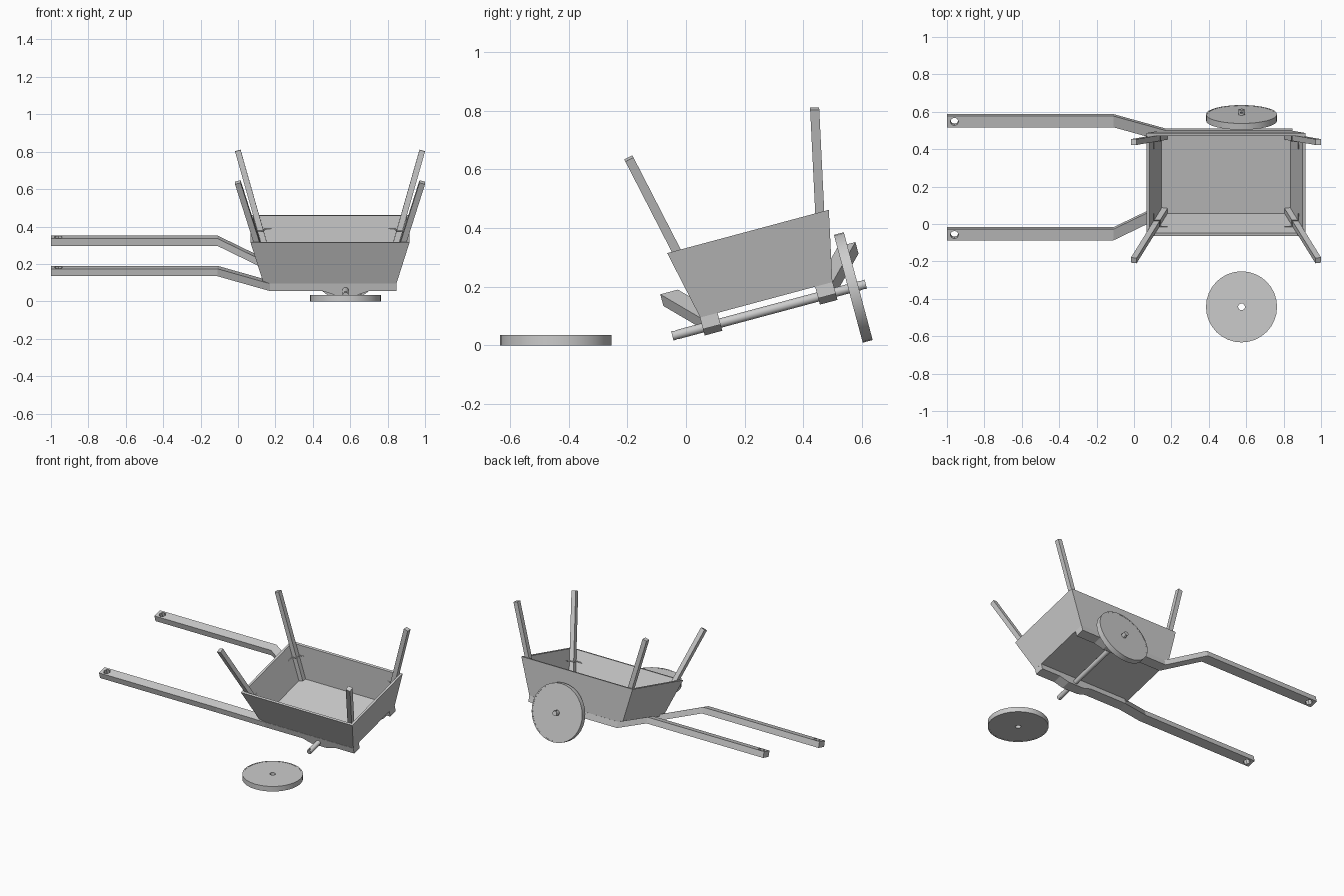
import bpy, bmesh, math
from mathutils import Matrix, Vector

if "Cube" in bpy.data.objects:
    bpy.data.objects.remove(bpy.data.objects["Cube"], do_unlink=True)

# The cart leans sideways, so its parts share one tilted frame
CART = Matrix.Translation((0.492, 0.294, 0.079)) @ Matrix.Rotation(math.radians(15), 4, 'X')


def finish(name, bm, matrix, smooth=False):
    bmesh.ops.recalc_face_normals(bm, faces=bm.faces)
    mesh = bpy.data.meshes.new(name)
    bm.to_mesh(mesh)
    bm.free()
    ob = bpy.data.objects.new(name, mesh)
    bpy.context.collection.objects.link(ob)
    ob.matrix_world = matrix
    if smooth:
        bpy.ops.object.select_all(action='DESELECT')
        ob.select_set(True)
        bpy.context.view_layer.objects.active = ob
        bpy.ops.object.shade_smooth_by_angle(angle=math.radians(35))
    return ob


def loft(name, sections, matrix=CART, smooth=False, closed=False):
    """Skin a run of equal-sized rings; cap the ends or close the loop."""
    bm = bmesh.new()
    rings = [[bm.verts.new(p) for p in s] for s in sections]
    pairs = list(zip(rings, rings[1:]))
    if closed:
        pairs.append((rings[-1], rings[0]))
    else:
        bm.faces.new(rings[0])
        bm.faces.new(rings[-1])
    n = len(rings[0])
    for a, b in pairs:
        for i in range(n):
            j = (i + 1) % n
            bm.faces.new((a[i], a[j], b[j], b[i]))
    return finish(name, bm, matrix, smooth)


def circle(r, z, n=32):
    return [(r * math.cos(2 * math.pi * i / n), r * math.sin(2 * math.pi * i / n), z)
            for i in range(n)]


def rod(name, r, half, matrix, n=16, smooth=True):
    return loft(name, [circle(r, -half, n), circle(r, half, n)], matrix, smooth)


def rect(hx, hy, z):
    return [(-hx, -hy, z), (hx, -hy, z), (hx, hy, z), (-hx, hy, z)]


def drill(ob, cutter):
    mod = ob.modifiers.new("hole", 'BOOLEAN')
    mod.operation, mod.solver, mod.object = 'DIFFERENCE', 'EXACT', cutter
    bpy.context.view_layer.update()
    deps = bpy.context.evaluated_depsgraph_get()
    mesh = bpy.data.meshes.new_from_object(ob.evaluated_get(deps))
    ob.modifiers.clear()
    ob.data = mesh
    bpy.data.objects.remove(cutter, do_unlink=True)


# Flared open body with thin walls and a floor
BOTTOM, TOP, WALL = 0.079, 0.32, 0.016


def body_half(z):
    """Outer half length and half width of the body at height z."""
    return 0.425 + 0.29 * (z - TOP), 0.285 + 0.216 * (z - TOP)


def body_ring(z, inset):
    hx, hy = body_half(z)
    return rect(hx - inset, hy - inset, z)


loft("cart_body", [body_ring(BOTTOM, 0), body_ring(TOP, 0),
                   body_ring(TOP, WALL), body_ring(BOTTOM + WALL, WALL)])

# Shafts: straight under the body, then rising and spreading into handles
for side, label in ((-1, "front"), (1, "back")):
    path = [(-1.492, 0.313, 0.17), (-0.602, 0.313, 0.17),
            (-0.322, 0.203, 0.0585), (0.355, 0.203, 0.0585)]
    rings = []
    for x, y, z in path:
        rings.append([(x, side * y + dy, z + dz) for dy, dz in
                      ((-0.031, -0.0205), (0.031, -0.0205), (0.031, 0.0205), (-0.031, 0.0205))])
    shaft = loft(label + "_shaft", rings)
    hole = CART @ Matrix.Translation((-1.452, side * 0.313, 0.17))
    drill(shaft, rod("hole_cutter", 0.022, 0.06, hole, 8, False))

    # Tapered block that carries the axle
    y0, y1 = side * 0.203 - 0.031, side * 0.203 + 0.031
    profile = [(-0.04, 0.038), (0.21, 0.038), (0.145, 0.016), (0.025, 0.016)]
    loft(label + "_axle_block", [[(x, y, z) for x, z in profile] for y in (y0, y1)])

# Axle with a pin hole near each end
AXLE = CART @ Matrix.Translation((0.083, 0, 0.043)) @ Matrix.Rotation(math.pi / 2, 4, 'X')
axle = rod("axle", 0.016, 0.341, AXLE)
for side in (-1, 1):
    pin = CART @ Matrix.Translation((0.083, side * 0.328, 0.043))
    drill(axle, rod("pin_cutter", 0.006, 0.04, pin, 8, False))


# Solid wheels, each with a thin tyre
def wheel(name, matrix):
    for part, inner, outer, half in (("_disc", 0.018, 0.182, 0.0165),
                                     ("_tyre", 0.182, 0.19, 0.0175)):
        loft(name + part, [circle(inner, -half), circle(outer, -half),
                           circle(outer, half), circle(inner, half)],
             matrix, smooth=True, closed=True)


wheel("back_wheel", AXLE @ Matrix.Translation((0, 0, -0.297)))
wheel("loose_wheel", Matrix.Translation((0.575, -0.443, 0.0175)))

# Corner stakes leaning along the walls, each held by a bent strap
for sx, end in ((-1, "right"), (1, "left")):
    for sy, label in ((-1, "front"), (1, "back")):
        def corner(z, a, b):
            hx, hy = body_half(z)
            return Vector((sx * (hx - WALL - a), sy * (hy - WALL - b), z))

        low, high = corner(BOTTOM + WALL, 0.016, 0.016), corner(0.665, 0.016, 0.016)
        d = (high - low).normalized()
        ex = (Vector((1, 0, 0)) - d * d.x).normalized()
        ey = d.cross(ex)
        loft(f"{label}_{end}_stake",
             [[c + ex * x + ey * y for x, y, _ in rect(0.0155, 0.0155, 0)]
              for c in (low, high)])

        curve = bpy.data.curves.new(f"{label}_{end}_strap", 'CURVE')
        curve.dimensions = '3D'
        curve.bevel_depth, curve.bevel_resolution = 0.003, 0
        spline = curve.splines.new('POLY')
        bends = [(0.075, 0.002), (0.036, 0.002), (0.036, 0.036), (0.002, 0.036), (0.002, 0.075)]
        spline.points.add(len(bends) - 1)
        for point, (a, b) in zip(spline.points, bends):
            point.co = (*corner(0.25, a, b), 1)
        strap = bpy.data.objects.new(curve.name, curve)
        bpy.context.collection.objects.link(strap)
        strap.matrix_world = CART
